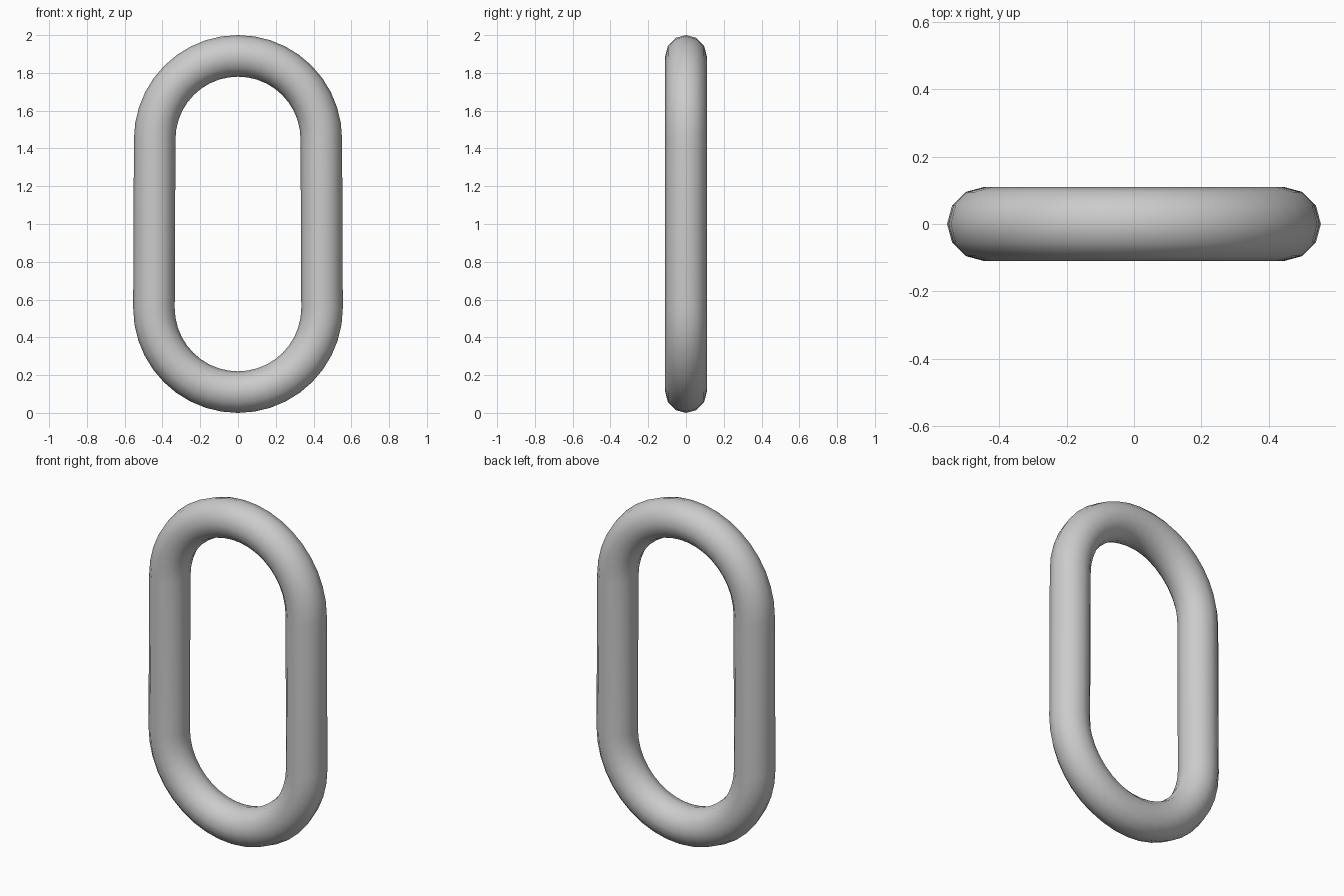
import bpy, bmesh
from math import sin, cos, pi

if "Cube" in bpy.data.objects:
    bpy.data.objects.remove(bpy.data.objects["Cube"])

TUBE, SIDES, ARC = 0.11, 12, 20

# Centre line: two half circles joined by straight sides
path = []
for centre_z, radius, start in ((1.449, 0.441, 0), (0.555, 0.445, pi)):
    for i in range(ARC + 1):
        a = start + pi * i / ARC
        path.append((centre_z, radius, a))

# Sweep a twelve-sided ring along the closed centre line
bm = bmesh.new()
rings = []
for centre_z, radius, a in path:
    ring = []
    for j in range(SIDES):
        t = 2 * pi * j / SIDES
        r = radius + TUBE * cos(t)
        ring.append(bm.verts.new((r * cos(a), TUBE * sin(t), centre_z + r * sin(a))))
    rings.append(ring)
for i, ring in enumerate(rings):
    nxt = rings[(i + 1) % len(rings)]
    for j in range(SIDES):
        k = (j + 1) % SIDES
        bm.faces.new((ring[j], ring[k], nxt[k], nxt[j]))
bmesh.ops.recalc_face_normals(bm, faces=bm.faces)
for f in bm.faces:
    f.smooth = True

mesh = bpy.data.meshes.new("chain_link")
bm.to_mesh(mesh)
bm.free()
bpy.context.collection.objects.link(bpy.data.objects.new("chain_link", mesh))
